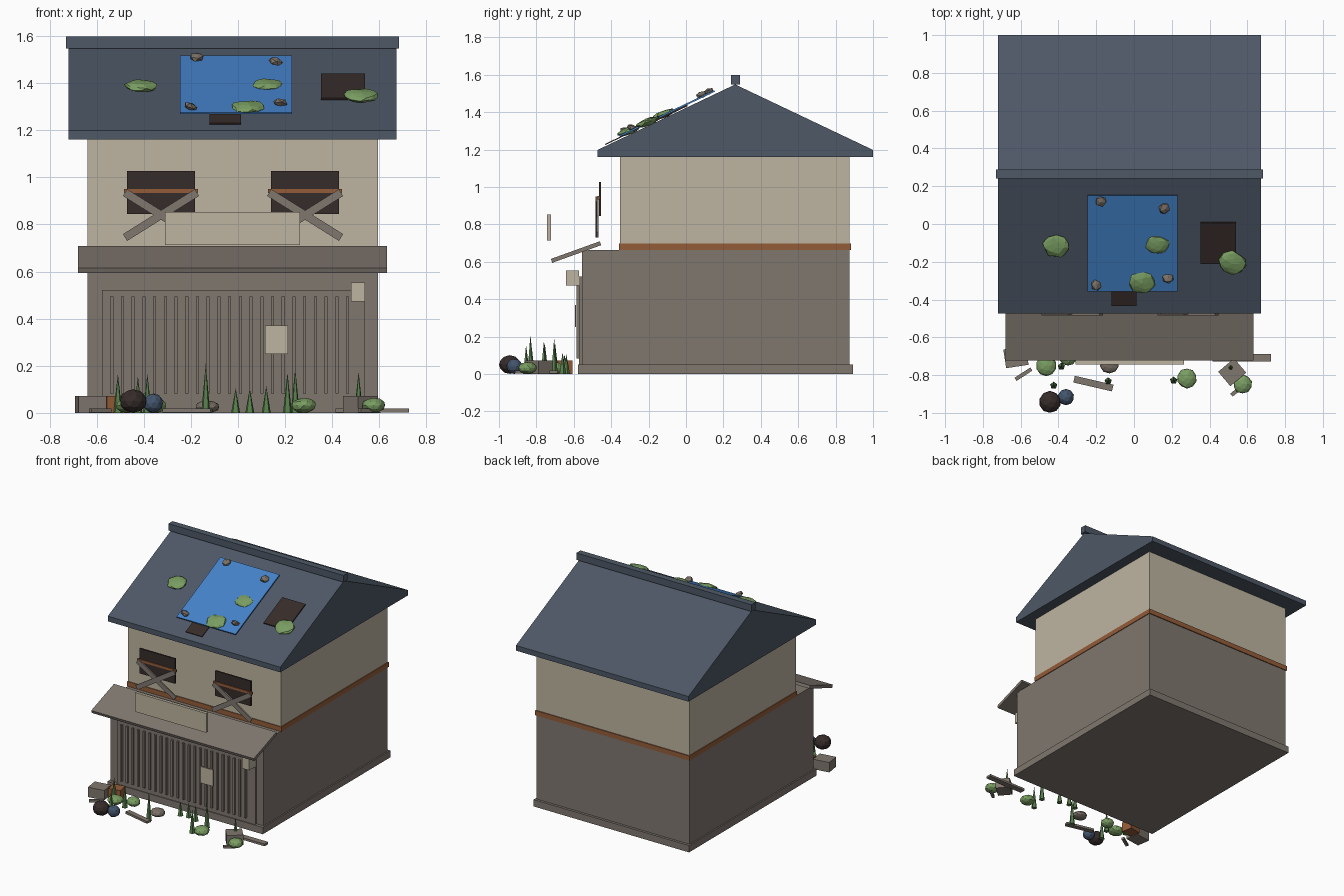
import bpy, bmesh, math, random
from mathutils import Matrix, Vector, Euler

if "Cube" in bpy.data.objects:
    bpy.data.objects.remove(bpy.data.objects["Cube"])

random.seed(4)


def material(name, r, g, b):
    def lin(c):
        c /= 255
        return c / 12.92 if c <= 0.04045 else ((c + 0.055) / 1.055) ** 2.4
    m = bpy.data.materials.new(name)
    m.diffuse_color = (lin(r), lin(g), lin(b), 1)
    m.use_nodes = True
    m.node_tree.nodes["Principled BSDF"].inputs["Base Color"].default_value = m.diffuse_color
    return m


CREAM = material("cream_plaster", 190, 181, 161)
GRAY = material("weathered_gray", 128, 119, 111)
SLATE = material("slate_roof", 78, 88, 102)
DARK = material("dark_hole", 54, 44, 42)
RUST = material("rust", 148, 92, 56)
BLUE = material("tarp_blue", 68, 130, 200)
LEAF = material("leaf_green", 122, 158, 98)
GRASS = material("grass_green", 88, 128, 76)
STONE = material("stone", 122, 112, 102)
NAVY = material("bag_navy", 66, 84, 108)


def finish(name, bm, mat):
    bmesh.ops.recalc_face_normals(bm, faces=bm.faces)
    me = bpy.data.meshes.new(name)
    bm.to_mesh(me)
    bm.free()
    me.materials.append(mat)
    ob = bpy.data.objects.new(name, me)
    bpy.context.collection.objects.link(ob)
    return ob


def block(name, mat, center, size, rot=(0, 0, 0)):
    bm = bmesh.new()
    m = Matrix.LocRotScale(Vector(center), Euler(rot), Vector(size))
    bmesh.ops.create_cube(bm, size=1, matrix=m)
    return finish(name, bm, mat)


def span(name, mat, x, y, z):
    """Box given by its min/max on each axis."""
    return block(name, mat, [(a + b) / 2 for a, b in (x, y, z)],
                 [b - a for a, b in (x, y, z)])


def extrude_x(name, mat, profile, x0, x1):
    """Side profile of (y, z) points pushed along x."""
    bm = bmesh.new()
    f = bm.faces.new([bm.verts.new((x0, y, z)) for y, z in profile])
    r = bmesh.ops.extrude_face_region(bm, geom=[f])
    vs = [v for v in r["geom"] if isinstance(v, bmesh.types.BMVert)]
    bmesh.ops.translate(bm, verts=vs, vec=(x1 - x0, 0, 0))
    return finish(name, bm, mat)


def lump(name, mat, center, size, rot=(0, 0, 0), sub=2, jitter=0.1):
    """Low-poly irregular ball."""
    bm = bmesh.new()
    bmesh.ops.create_icosphere(bm, subdivisions=sub, radius=1)
    for v in bm.verts:
        v.co *= 1 + random.uniform(-jitter, jitter)
    bm.transform(Matrix.LocRotScale(Vector(center), Euler(rot), Vector(size)))
    return finish(name, bm, mat)


# Main building
span("foundation", GRAY, (-0.65, 0.605), (-0.578, 0.893), (0, 0.05))
span("lower_storey", GRAY, (-0.64, 0.595), (-0.555, 0.875), (0.02, 0.663))
span("upper_storey", CREAM, (-0.64, 0.595), (-0.353, 0.875), (0.66, 1.165))
span("rust_band", RUST, (-0.645, 0.6), (-0.358, 0.882), (0.663, 0.698))

# Roof
EAVE_Y, EAVE_Z, RIDGE_Y, RIDGE_Z = -0.473, 1.198, 0.263, 1.548
extrude_x("roof", SLATE, [(EAVE_Y, 1.16), (EAVE_Y, EAVE_Z), (RIDGE_Y, RIDGE_Z),
                          (1.0, EAVE_Z), (1.0, 1.16)], -0.72, 0.673)
span("ridge_cap", SLATE, (-0.73, 0.684), (0.24, 0.288), (1.548, 1.598))
PITCH = math.atan2(RIDGE_Z - EAVE_Z, RIDGE_Y - EAVE_Y)


def roof_z(y):
    return EAVE_Z + (y - EAVE_Y) * math.tan(PITCH)


def roof_plate(name, mat, x0, x1, y0, y1, lift, thick):
    y = (y0 + y1) / 2
    block(name, mat, ((x0 + x1) / 2, y, roof_z(y) + lift),
          (x1 - x0, (y1 - y0) / math.cos(PITCH), thick), (PITCH, 0, 0))


# Tarp and holes on the front slope
roof_plate("tarp", BLUE, -0.247, 0.23, -0.355, 0.152, 0.018, 0.009)
roof_plate("roof_hole_large", DARK, 0.353, 0.54, -0.21, 0.008, 0.01, 0.009)
roof_plate("roof_hole_small", DARK, -0.12, 0.013, -0.432, -0.3, 0.01, 0.006)

# Stones holding the tarp, and moss clumps
for i, (x, y) in enumerate([(-0.175, 0.12), (0.16, 0.082), (-0.2, -0.323), (0.18, -0.287)]):
    lump(f"tarp_stone_{i}", STONE, (x, y, roof_z(y) + 0.03), (0.032, 0.032, 0.018),
         (PITCH, 0, i), 1, 0.06)
for i, (x, y, r) in enumerate([(-0.41, -0.12, 0.07), (0.125, -0.11, 0.062),
                               (0.04, -0.308, 0.07), (0.52, -0.205, 0.074)]):
    lump(f"roof_moss_{i}", LEAF, (x, y, roof_z(y) + 0.022), (r, r * 0.86, 0.02),
         (PITCH * 0.8, 0, 0), 2, 0.12)

# Awning and blank signboard
block("awning", GRAY, (-0.023, -0.588, 0.652), (1.313, 0.278, 0.022), (math.atan(0.36), 0, 0))
span("signboard", CREAM, (-0.31, 0.264), (-0.743, -0.721), (0.713, 0.853))

# Boarded windows
for side, x in (("left", -0.327), ("right", 0.285)):
    span(f"window_{side}", DARK, (x - 0.144, x + 0.144), (-0.466, -0.454), (0.845, 1.027))
    span(f"window_rail_{side}", RUST, (x - 0.157, x + 0.157), (-0.472, -0.46), (0.933, 0.951))
    for k, s in enumerate((1, -1)):
        block(f"window_plank_{side}_{k}", GRAY, (x, -0.474 - 0.006 * k, 0.84),
              (0.36, 0.01, 0.034), (0, s * math.radians(32), 0))

# Roller shutter
span("shutter", GRAY, (-0.577, 0.54), (-0.572, -0.55), (0.015, 0.522))
for i in range(23):
    x = -0.536 + i * 0.0455
    span(f"shutter_slat_{i}", GRAY, (x - 0.0065, x + 0.0065), (-0.586, -0.57), (0.083, 0.495))
span("notice", CREAM, (0.115, 0.213), (-0.594, -0.587), (0.25, 0.37))
span("meter_box", CREAM, (0.48, 0.54), (-0.642, -0.572), (0.473, 0.553))

# Crates and rusty box
block("crate_left", GRAY, (-0.625, -0.705, 0.036), (0.12, 0.1, 0.072), (0, 0, 0.15))
block("crate_right", GRAY, (0.52, -0.785, 0.036), (0.11, 0.1, 0.072), (0, 0, 0.7))
block("rusty_box", RUST, (-0.52, -0.655, 0.036), (0.09, 0.08, 0.072), (0, 0, 0.2))

# Fallen planks
for i, (x, y, l, w, a) in enumerate([(-0.215, -0.845, 0.21, 0.036, -13), (0.57, -0.708, 0.31, 0.042, 0),
                                     (-0.585, -0.795, 0.1, 0.02, 33), (0.555, -0.875, 0.1, 0.02, 38)]):
    block(f"fallen_plank_{i}", GRAY, (x, y, 0.01), (l, w, 0.016), (0, 0, math.radians(a)))

# Rubbish bags and a stone
lump("black_bag", DARK, (-0.445, -0.942, 0.05), (0.058, 0.058, 0.05), jitter=0.02)
lump("navy_bag", NAVY, (-0.36, -0.917, 0.041), (0.043, 0.043, 0.041), jitter=0.02)
lump("ground_stone", STONE, (-0.13, -0.74, 0.026), (0.052, 0.05, 0.027), jitter=0.04)

# Bushes along the front
for i, (x, y, r) in enumerate([(-0.465, -0.75, 0.054), (-0.35, -0.705, 0.046),
                               (0.28, -0.817, 0.053), (0.575, -0.848, 0.05)]):
    lump(f"bush_{i}", LEAF, (x, y, 0.032), (r, r, 0.032), jitter=0.04)

# Grass blades
for i, (x, y, h) in enumerate([(-0.51, -0.7, 0.165), (-0.425, -0.855, 0.155), (-0.385, -0.755, 0.165),
                               (-0.137, -0.832, 0.21), (-0.01, -0.65, 0.105), (0.05, -0.64, 0.105),
                               (0.12, -0.66, 0.115), (0.21, -0.828, 0.17), (0.243, -0.705, 0.19),
                               (0.512, -0.76, 0.175)]):
    bm = bmesh.new()
    bmesh.ops.create_cone(bm, cap_ends=True, segments=5, radius1=0.02, radius2=0, depth=h,
                          matrix=Matrix.Translation((x, y, h / 2)))
    finish(f"grass_blade_{i}", bm, GRASS)
